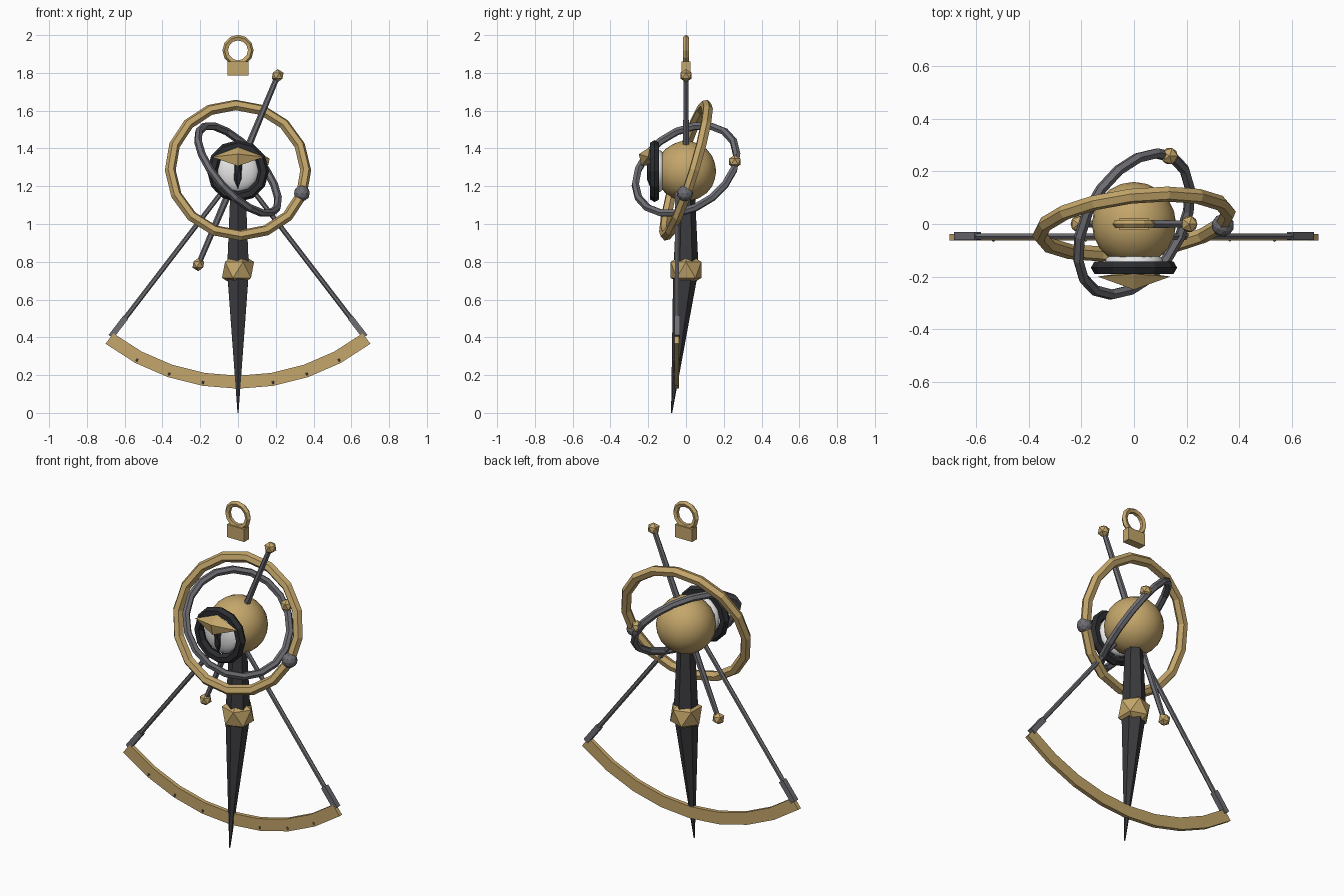
import bpy, bmesh, math
from mathutils import Vector, Matrix

if "Cube" in bpy.data.objects:
    bpy.data.objects.remove(bpy.data.objects["Cube"])


def material(name, rgb):
    m = bpy.data.materials.new(name)
    m.diffuse_color = (*rgb, 1)
    m.use_nodes = True
    m.node_tree.nodes["Principled BSDF"].inputs["Base Color"].default_value = m.diffuse_color
    return m


BRASS = material("brass", (0.55, 0.38, 0.145))
STEEL = material("steel grey", (0.155, 0.155, 0.175))
IRON = material("dark iron", (0.043, 0.043, 0.048))
BLACK = material("black metal", (0.024, 0.025, 0.029))
WHITE = material("eye white", (0.8, 0.8, 0.8))
C = Vector((0, 0, 1.28))  # centre of the globe, rings and arc


def finish(bm, name, mat, smooth=False):
    bmesh.ops.recalc_face_normals(bm, faces=bm.faces)
    for f in bm.faces:
        f.smooth = smooth
    me = bpy.data.meshes.new(name)
    bm.to_mesh(me)
    bm.free()
    me.materials.append(mat)
    ob = bpy.data.objects.new(name, me)
    bpy.context.collection.objects.link(ob)
    return ob


def align(axis):
    return Vector(axis).to_track_quat('Z', 'Y').to_matrix().to_4x4()


def ball(name, mat, loc, r, sub=1, scale=(1, 1, 1), smooth=False):
    bm = bmesh.new()
    m = Matrix.Translation(loc) @ Matrix.Diagonal((*scale, 1))
    bmesh.ops.create_icosphere(bm, subdivisions=sub, radius=r, matrix=m)
    return finish(bm, name, mat, smooth)


def bar(name, mat, a, b, r1, r2, sides=6, turn=0.0):
    a, b = Vector(a), Vector(b)
    bm = bmesh.new()
    m = (Matrix.Translation((a + b) / 2) @ align(b - a)
         @ Matrix.Rotation(turn, 4, 'Z'))
    bmesh.ops.create_cone(bm, cap_ends=True, segments=sides, radius1=r1,
                          radius2=r2, depth=(b - a).length, matrix=m)
    return finish(bm, name, mat)


def ring(name, mat, loc, axis, R, r, seg=16, sides=6):
    bm = bmesh.new()
    m = Matrix.Translation(loc) @ align(axis)
    grid = []
    for i in range(seg):
        a = 2 * math.pi * i / seg
        row = []
        for j in range(sides):
            t = 2 * math.pi * j / sides
            d = R + r * math.cos(t)
            row.append(bm.verts.new(m @ Vector((d * math.cos(a), d * math.sin(a), r * math.sin(t)))))
        grid.append(row)
    for i in range(seg):
        p, q = grid[i], grid[(i + 1) % seg]
        for j in range(sides):
            k = (j + 1) % sides
            bm.faces.new((p[j], q[j], q[k], p[k]))
    return finish(bm, name, mat)


def box(name, mat, loc, size):
    bm = bmesh.new()
    bmesh.ops.create_cube(bm, size=1, matrix=Matrix.Translation(loc) @ Matrix.Diagonal((*size, 1)))
    return finish(bm, name, mat)


def polar(deg, r, y):
    a = math.radians(deg)
    return Vector((r * math.sin(a), y, C.z - r * math.cos(a)))


# globe
ball("globe", BRASS, C, 0.16, 3, smooth=True)

# eye: rim, lens, slit pupil, brow
ring("eye_rim", BLACK, (0, -0.166, 1.28), (0, -1, 0), 0.136, 0.028, 12, 6)
ball("eye_lens", WHITE, (0, -0.145, 1.28), 0.112, 3, (1, 0.4, 1), True)
ball("pupil", BLACK, (0, -0.185, 1.275), 0.1, 1, (0.24, 0.25, 0.9))


def brow():
    bm = bmesh.new()
    z = 1.355
    l, r = [bm.verts.new((x, -0.2, z)) for x in (-0.138, 0.138)]
    loop = [bm.verts.new(p) for p in ((0, -0.19, z + 0.052), (0, -0.25, z + 0.015),
                                      (0, -0.235, z - 0.048), (0, -0.18, z - 0.04))]
    for i in range(4):
        for tip in (l, r):
            bm.faces.new((loop[i], loop[(i + 1) % 4], tip))
    finish(bm, "brow", BRASS)


brow()

# tilted orbit rings with their beads
ring("outer_ring", BRASS, C + Vector((0, 0, 0.005)), (0.12, -1, 0.31), 0.361, 0.029, 16, 6)
ring("inner_ring", STEEL, C + Vector((0, 0, 0.008)), (0.685, -0.40, 0.605), 0.293, 0.021, 18, 6)
ball("outer_bead", STEEL, (0.338, -0.005, 1.162), 0.043, 2)
ball("inner_bead", BRASS, (0.135, 0.258, 1.33), 0.036, 1)

# slanted axis rod with end knobs
ends = ((-0.21, 0, 0.785), (0.21, 0, 1.785))
for end, label in zip(ends, ("lower", "upper")):
    bar("axis_rod_" + label, STEEL, C, end, 0.02, 0.014)
    ball("axis_knob_" + label, BRASS, end, 0.035, 1)

# spike: neck, collar, blade
bar("spike_neck", IRON, (0, 0, 0.75), (0, 0, 1.17), 0.067, 0.047)
ball("spike_collar", BRASS, (0, 0, 0.757), 0.095, 1)
bar("spike_blade", IRON, (0, 0, 0.77), (0, -0.076, 0), 0.068, 0.003)


# graduated arc
def arc():
    bm = bmesh.new()
    rows = []
    for i in range(9):
        d = -37.5 + 75 * i / 8
        rows.append([bm.verts.new(polar(d, r, y)) for r, y in
                     ((1.083, -0.062), (1.152, -0.062), (1.152, -0.038), (1.083, -0.038))])
    for p, q in zip(rows, rows[1:]):
        for j in range(4):
            k = (j + 1) % 4
            bm.faces.new((p[j], q[j], q[k], p[k]))
    bm.faces.new(rows[0])
    bm.faces.new(rows[-1])
    finish(bm, "arc_scale", BRASS)


arc()
for i in range(1, 8):
    d = -37.5 + 75 * i / 8
    bar("tick_%d" % i, STEEL, polar(d, 1.128, -0.062), polar(d, 1.142, -0.062), 0.006, 0.004, 4)

# arc arms with sleeves
for s, label in ((-1, "left"), (1, "right")):
    d = 37.5 * s
    bar("arm_" + label, STEEL, polar(d, 0.05, -0.048), polar(d, 1.09, -0.048), 0.013, 0.013, 6)
    bar("arm_sleeve_" + label, STEEL, polar(d, 0.975, -0.046), polar(d, 1.105, -0.046),
        0.022, 0.022, 4, math.pi / 4)

# hanger
box("hanger_block", BRASS, (0, 0, 1.822), (0.112, 0.046, 0.074))
ring("hanger_loop", BRASS, (0, 0, 1.919), (0, -1, 0), 0.066, 0.0165, 12, 5)
